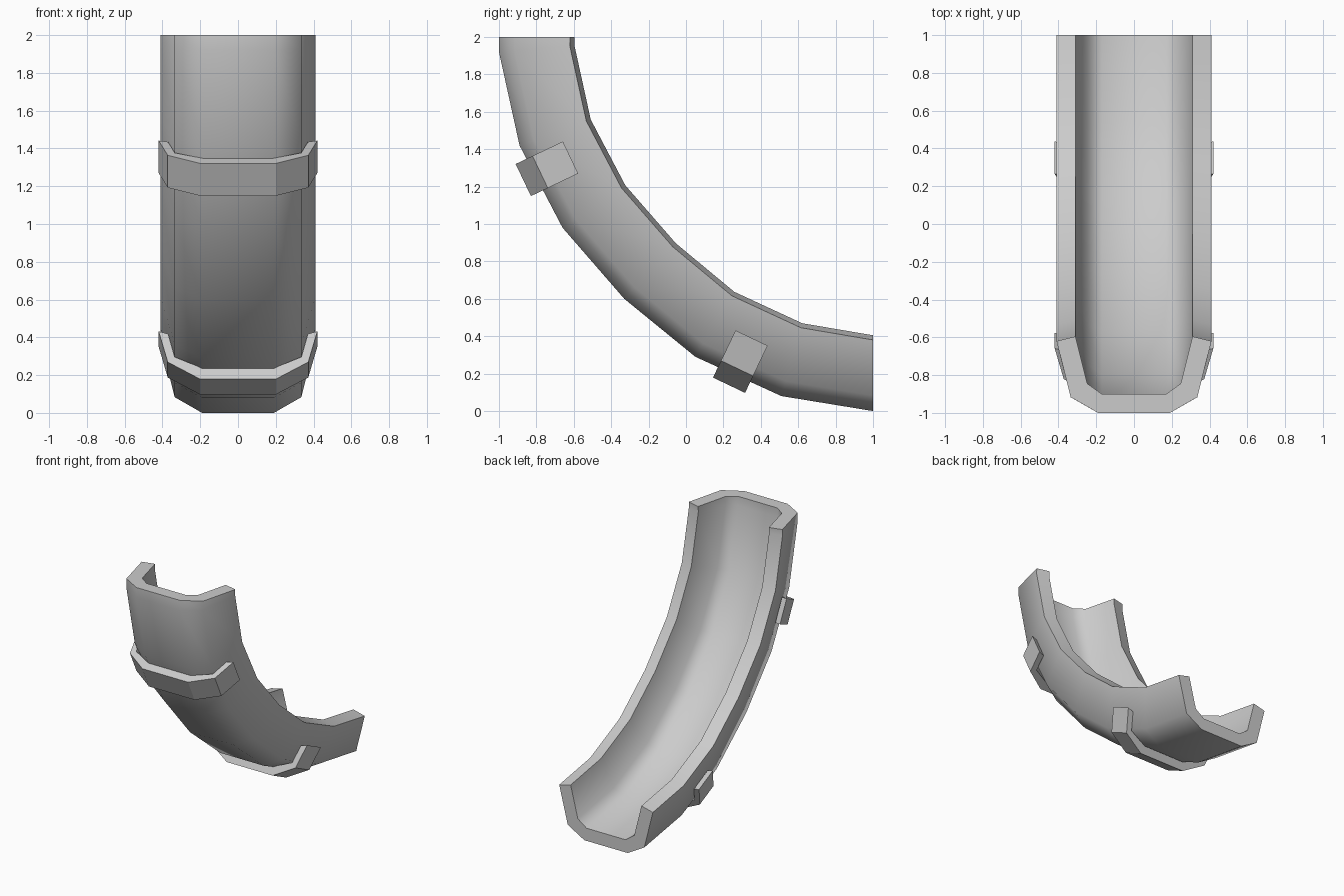
import bpy, bmesh
from math import radians, sin, cos

if "Cube" in bpy.data.objects:
    bpy.data.objects.remove(bpy.data.objects["Cube"])

def loft(name, half, stations):
    """Sweep a mirrored closed section (x, depth) through (y, z, angle) stations."""
    n = len(half) // 2
    outer, inner = half[:n], half[n:]
    section = ([(-x, d) for x, d in reversed(outer)] + outer
               + inner + [(-x, d) for x, d in reversed(inner)])
    bm = bmesh.new()
    rings = []
    for y, z, a in stations:
        c, s = cos(radians(a)), sin(radians(a))
        rings.append([bm.verts.new((x, y + d * c, z + d * s)) for x, d in section])
    count = len(section)
    for r0, r1 in zip(rings, rings[1:]):
        for i in range(count):
            j = (i + 1) % count
            bm.faces.new((r0[i], r0[j], r1[j], r1[i]))
    # end caps, split into quads across the wall thickness
    for r in (rings[0], rings[-1]):
        for i in range(count // 2 - 1):
            bm.faces.new((r[i], r[i + 1], r[count - 2 - i], r[count - 1 - i]))
    bmesh.ops.recalc_face_normals(bm, faces=bm.faces)
    me = bpy.data.meshes.new(name)
    bm.to_mesh(me)
    bm.free()
    ob = bpy.data.objects.new(name, me)
    bpy.context.collection.objects.link(ob)
    return ob

# Curved open channel: outer half section from floor to rim, then inner rim to floor
channel_half = [(.19, 0), (.335, .083), (.41, .38), (.31, .405), (.247, .155), (.17, .10)]
channel_path = [(-1, 2, 0), (-1, 1.92, 5), (-.89, 1.42, 20), (-.66, .98, 34),
                (-.33, .60, 47), (.05, .29, 59), (.51, .08, 74), (1, 0, 90)]
channel = loft("channel", channel_half, channel_path)
bpy.context.view_layer.objects.active = channel
channel.select_set(True)
bpy.ops.object.shade_smooth_by_angle(angle=radians(50))

# Two straps wrapped around the underside
strap_half = [(.2, 0), (.372, .10), (.42, .28), (.37, .265), (.335, .13), (.185, .062)]
for name, y, z, a in (("upper_strap", -.87, 1.235, 25.5), ("lower_strap", .23, .138, 64.5)):
    t = (sin(radians(a)) * .095, -cos(radians(a)) * .095)
    loft(name, strap_half, [(y - t[0], z - t[1], a), (y + t[0], z + t[1], a)])
